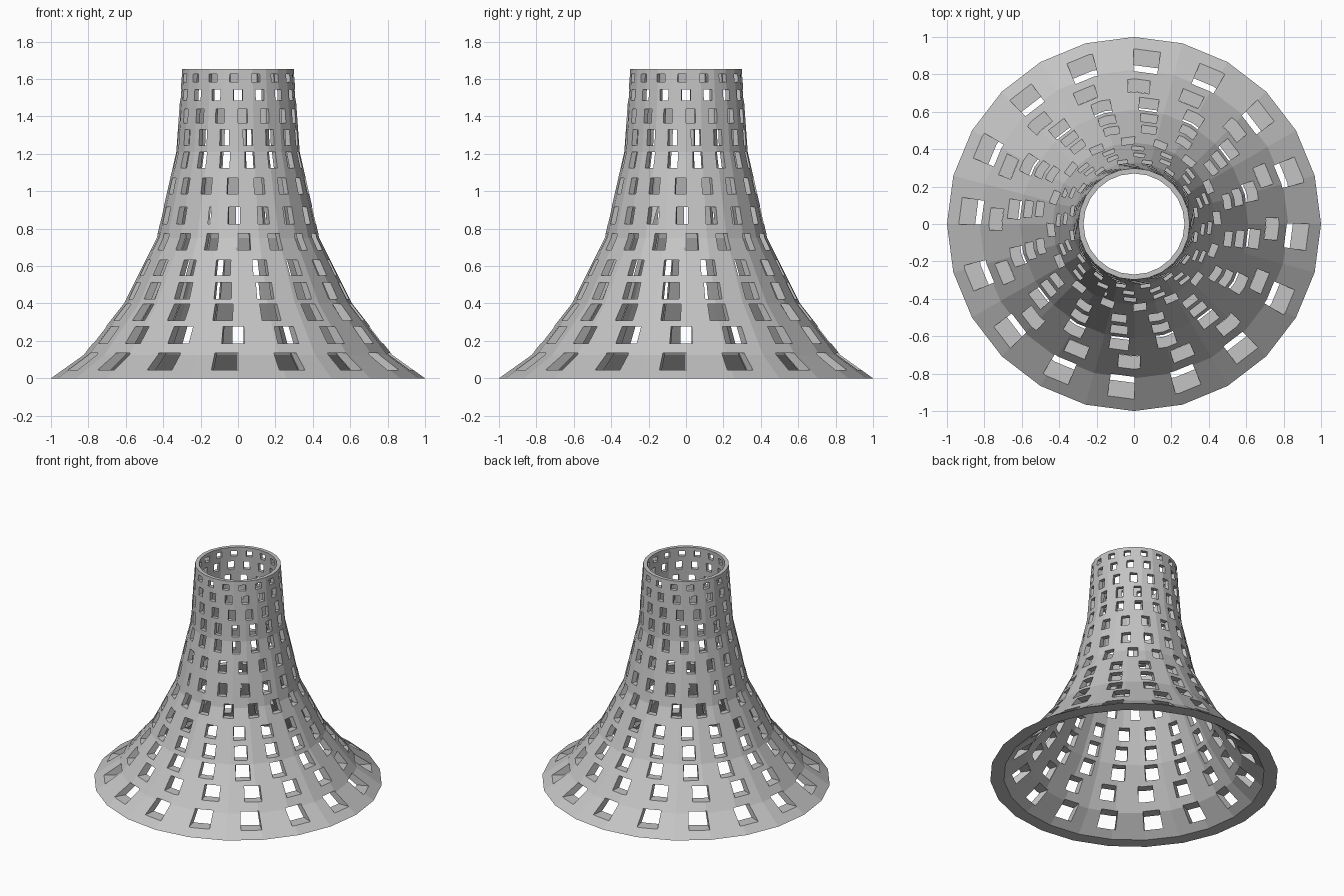
import bpy, bmesh
from math import sin, cos, radians, tau

cube = bpy.data.objects.get("Cube")
if cube:
    bpy.data.objects.remove(cube)

SIDES = 24
HOLES = 16
HALF_ANGLE = radians(4.5)

# Flared wall: (outer radius, inner radius, height)
PROFILE = [(1.0, 0.905, 0), (0.825, 0.75, 0.125), (0.61, 0.56, 0.40),
           (0.435, 0.395, 0.75), (0.33, 0.30, 1.21), (0.298, 0.27, 1.655)]

# Window rows: (bottom, top, turn in degrees from the front)
ROWS = [(0.045, 0.135, -4.3), (0.187, 0.277, -2), (0.308, 0.396, -7),
        (0.425, 0.513, -8), (0.55, 0.632, -9), (0.685, 0.775, 4),
        (0.825, 0.915, -3), (0.985, 1.07, -4.5), (1.125, 1.21, 10.5),
        (1.245, 1.33, 9.5), (1.365, 1.44, 4.6), (1.485, 1.545, 0),
        (1.585, 1.627, -4)]


def polar(r, a, z):
    return (r * cos(a), r * sin(a), z)


def make_object(name, bm):
    bmesh.ops.recalc_face_normals(bm, faces=bm.faces)
    mesh = bpy.data.meshes.new(name)
    bm.to_mesh(mesh)
    bm.free()
    obj = bpy.data.objects.new(name, mesh)
    bpy.context.scene.collection.objects.link(obj)
    return obj


def outer_radius(z):
    for (r0, _, z0), (r1, _, z1) in zip(PROFILE, PROFILE[1:]):
        if z <= z1:
            return r0 + (r1 - r0) * (z - z0) / (z1 - z0)


# Hollow flared shell, closed at both rims
loop = [(o, z) for o, i, z in PROFILE] + [(i, z) for o, i, z in reversed(PROFILE)]
bm = bmesh.new()
columns = [[bm.verts.new(polar(r, tau * s / SIDES, z)) for r, z in loop]
           for s in range(SIDES)]
for s in range(SIDES):
    a, b = columns[s], columns[(s + 1) % SIDES]
    for k in range(len(loop)):
        n = (k + 1) % len(loop)
        bm.faces.new((a[k], b[k], b[n], a[n]))
shell = make_object("perforated_shade", bm)

# Radial wedges that cut the windows
bm = bmesh.new()
for low, high, turn in ROWS:
    near, far = outer_radius(high) * 0.75, outer_radius(low) * 1.2
    for h in range(HOLES):
        mid = radians(turn - 90) + tau * h / HOLES
        ends = []
        for z in (low, high):
            ends.append([bm.verts.new(polar(r, mid + d * HALF_ANGLE, z))
                         for r, d in ((near, -1), (far, -1), (far, 1), (near, 1))])
        bottom, top = ends
        bm.faces.new(bottom[::-1])
        bm.faces.new(top)
        for k in range(4):
            n = (k + 1) % 4
            bm.faces.new((bottom[k], bottom[n], top[n], top[k]))
cutter = make_object("window_cutter", bm)
cutter.hide_render = True

# Grey material on the whole shell
grey = bpy.data.materials.new("light_grey")
grey.use_nodes = True
color = (0.55, 0.55, 0.55, 1)
grey.diffuse_color = color
grey.node_tree.nodes["Principled BSDF"].inputs["Base Color"].default_value = color
for obj in (shell, cutter):
    obj.data.materials.append(grey)

# Cut the windows and discard the cutter
cut = shell.modifiers.new("windows", 'BOOLEAN')
cut.operation = 'DIFFERENCE'
cut.solver = 'EXACT'
cut.object = cutter
bpy.context.view_layer.objects.active = shell
shell.select_set(True)
bpy.ops.object.modifier_apply(modifier=cut.name)
bpy.data.objects.remove(cutter)
